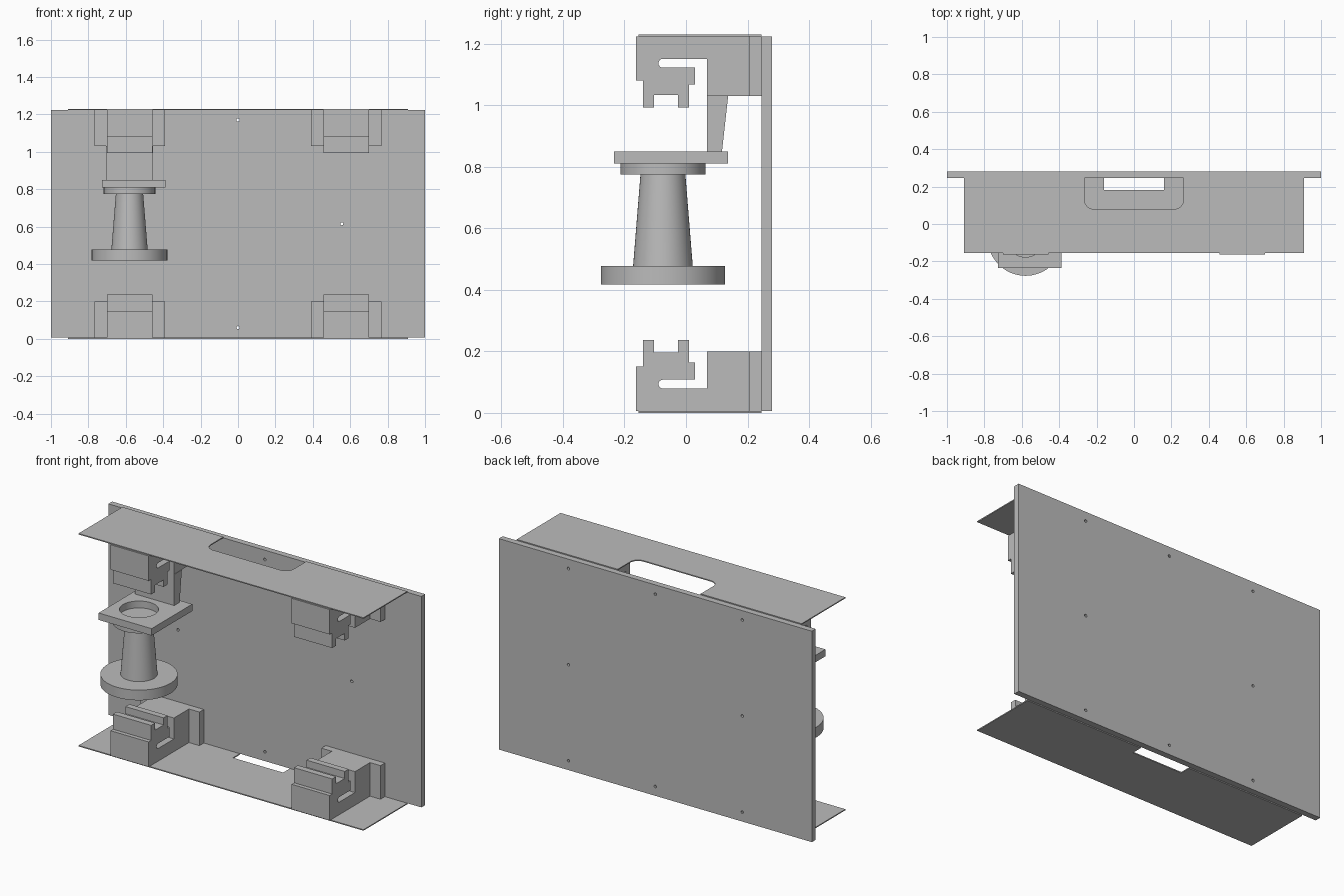
import bpy, bmesh
from math import pi, cos, sin
from mathutils import Matrix, Vector

if "Cube" in bpy.data.objects:
    bpy.data.objects.remove(bpy.data.objects["Cube"], do_unlink=True)

grey = bpy.data.materials.new("plain grey")
grey.use_nodes = True
grey.diffuse_color = (0.5, 0.5, 0.5, 1)
grey.node_tree.nodes["Principled BSDF"].inputs["Base Color"].default_value = (0.5, 0.5, 0.5, 1)

HEIGHT, SKIN = 1.23, 0.006
SPOOL_X, SPOOL_Y = -0.58, -0.075
BACK_Y = 0.245

# Sketch planes: columns are local x, local y and the extrusion direction
AXES = {"x": ((0, 1, 0), (0, 0, 1), (1, 0, 0)),
        "y": ((1, 0, 0), (0, 0, 1), (0, -1, 0)),
        "z": ((1, 0, 0), (0, 1, 0), (0, 0, 1))}


def finish(name, bm):
    bmesh.ops.remove_doubles(bm, verts=bm.verts, dist=1e-5)
    bmesh.ops.recalc_face_normals(bm, faces=bm.faces)
    mesh = bpy.data.meshes.new(name)
    bm.to_mesh(mesh)
    bm.free()
    mesh.materials.append(grey)
    obj = bpy.data.objects.new(name, mesh)
    bpy.context.collection.objects.link(obj)
    bpy.ops.object.select_all(action='DESELECT')
    obj.select_set(True)
    bpy.context.view_layer.objects.active = obj
    bpy.ops.object.shade_smooth_by_angle(angle=pi / 6)
    return obj


def arc(cx, cy, r, start, end, steps=10):
    angles = [start + (end - start) * i / steps for i in range(steps + 1)]
    return [(cx + r * cos(a), cy + r * sin(a)) for a in angles]


def circle(cx, cy, r, steps):
    return arc(cx, cy, r, 0, 2 * pi, steps)[:-1]


def extrude(name, axis, low, high, *loops):
    """Extrude a filled outline; any further loops become holes."""
    curve = bpy.data.curves.new(name, 'CURVE')
    curve.dimensions = '2D'
    curve.fill_mode = 'BOTH'
    curve.extrude = (high - low) / 2
    for loop in loops:
        spline = curve.splines.new('POLY')
        spline.points.add(len(loop) - 1)
        for point, (u, v) in zip(spline.points, loop):
            point.co = (u, v, 0, 1)
        spline.use_cyclic_u = True
    temp = bpy.data.objects.new(name, curve)
    mesh = bpy.data.meshes.new_from_object(temp)
    bm = bmesh.new()
    bm.from_mesh(mesh)
    turn = Matrix(AXES[axis]).transposed()
    normal = Vector((axis == "x", axis == "y", axis == "z"))
    for v in bm.verts:
        v.co = turn @ v.co + normal * (low + high) / 2
    bpy.data.objects.remove(temp)
    bpy.data.curves.remove(curve)
    bpy.data.meshes.remove(mesh)
    return finish(name, bm)


def rect(x0, x1, y0, y1):
    return [(x0, y0), (x1, y0), (x1, y1), (x0, y1)]


# Back panel with eight screw holes
holes = [circle(x, z, 0.008, 12) for x in (-0.555, 0, 0.555)
         for z in (0.06, HEIGHT / 2, 1.17) if (x, z) != (0, HEIGHT / 2)]
extrude("back_panel", "y", BACK_Y, 0.28,
        rect(-1, 1, SKIN, HEIGHT - SKIN), *holes)

# Thin top and bottom sheets, notched at the rear edge
corners = [(-0.91, BACK_Y), (-0.91, -0.155), (0.91, -0.155), (0.91, BACK_Y)]
rounded = ([(0.265, BACK_Y)] + arc(0.215, 0.13, 0.05, 0, -pi / 2)
           + arc(-0.215, 0.13, 0.05, -pi / 2, -pi) + [(-0.265, BACK_Y)])
square = [(0.16, BACK_Y), (0.16, 0.183), (-0.16, 0.183), (-0.16, BACK_Y)]
extrude("top_sheet", "z", HEIGHT - SKIN, HEIGHT, corners + rounded)
extrude("bottom_sheet", "z", 0, SKIN, corners + square)

# Four slotted clips with wider mounting flanges
clip = ([(0.205, SKIN), (-0.163, SKIN), (-0.163, 0.15), (-0.14, 0.15),
         (-0.14, 0.237), (-0.104, 0.237), (-0.104, 0.196), (-0.026, 0.196),
         (-0.026, 0.237), (0.01, 0.237), (0.01, 0.163), (0.029, 0.163),
         (0.029, 0.108)]
        + arc(-0.075, 0.0935, 0.0145, pi / 2, 3 * pi / 2)
        + [(0.068, 0.079), (0.068, 0.2), (0.205, 0.2)])
for side, x in (("right", -0.579), ("left", 0.578)):
    for level in ("bottom", "top"):
        def place(z):
            return z if level == "bottom" else HEIGHT - z
        extrude(f"{level}_{side}_clip", "x", x - 0.122, x + 0.122,
                [(y, place(z)) for y, z in clip])
        extrude(f"{level}_{side}_flange", "x", x - 0.189, x + 0.189,
                [(y, place(z)) for y, z in rect(0.205, BACK_Y, SKIN, 0.2)])

# Tapered hanger and square holder plate with a round opening
extrude("hanger", "x", -0.705, -0.455,
        [(0.068, 0.85), (0.117, 0.85), (0.137, 1.03), (0.068, 1.03)])
extrude("holder_plate", "z", 0.81, 0.85, rect(-0.727, -0.388, -0.234, 0.137),
        circle(SPOOL_X, SPOOL_Y, 0.102, 48))

# Turned spool: wide foot, tapered stem and upper collar
profile = [(0, 0.418), (0.202, 0.418), (0.202, 0.477), (0.097, 0.477),
           (0.073, 0.775), (0.138, 0.775), (0.138, 0.81), (0, 0.81)]
bm = bmesh.new()
verts = [bm.verts.new((SPOOL_X + r, SPOOL_Y, z)) for r, z in profile]
edges = [bm.edges.new(pair) for pair in zip(verts, verts[1:])]
bmesh.ops.spin(bm, geom=verts + edges, cent=(SPOOL_X, SPOOL_Y, 0),
               axis=(0, 0, 1), angle=2 * pi, steps=64)
finish("spool", bm)
